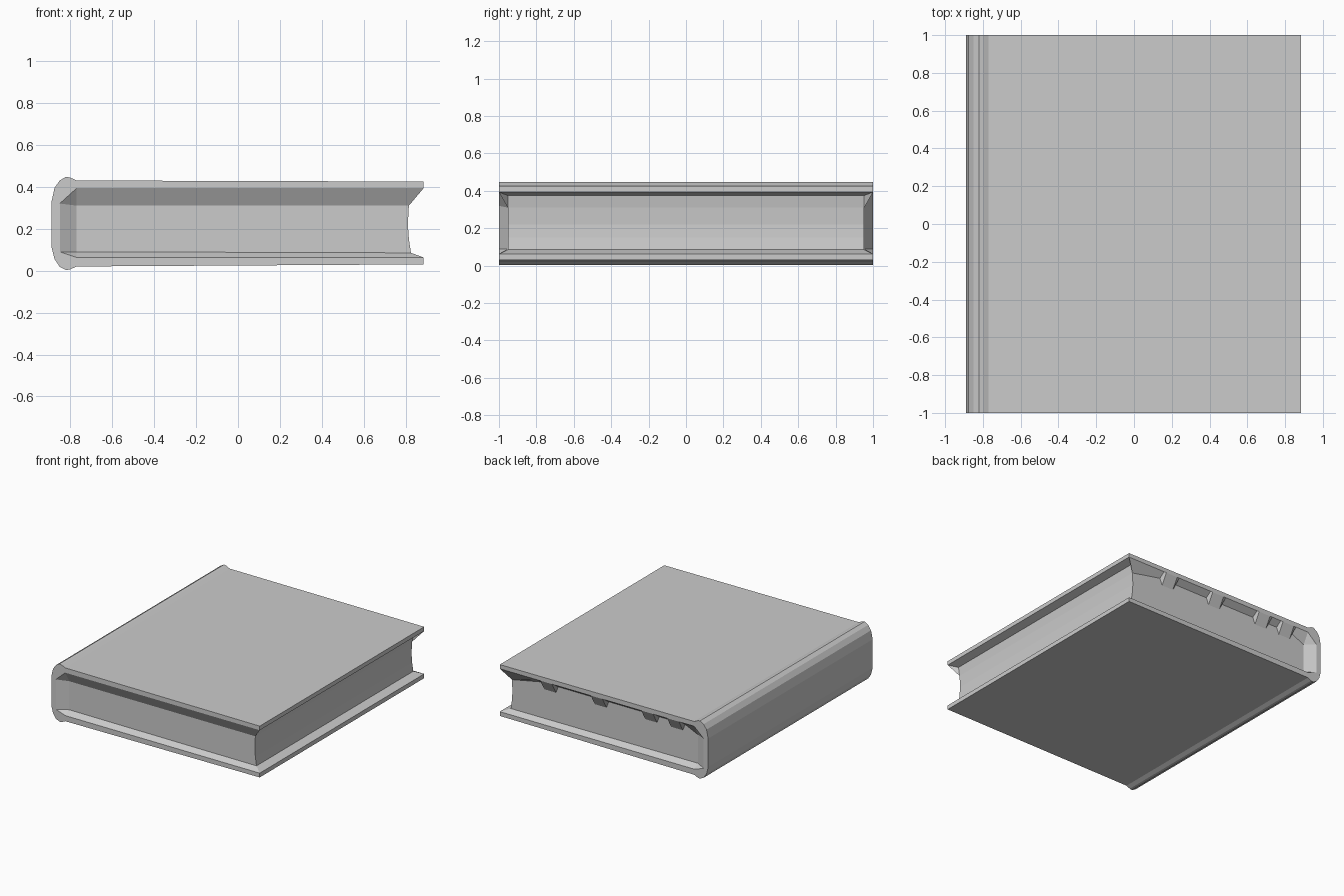
import bpy
import bmesh

if "Cube" in bpy.data.objects:
    bpy.data.objects.remove(bpy.data.objects["Cube"])

# Cross-section (x, z) of the cover: outside from top board round the spine to bottom board
OUTER = [(0.885, 0.425), (-0.77, 0.43), (-0.80, 0.444), (-0.82, 0.448), (-0.85, 0.43),
         (-0.875, 0.395), (-0.889, 0.33), (-0.889, 0.11), (-0.875, 0.055), (-0.85, 0.018),
         (-0.82, 0.003), (-0.80, 0.006), (-0.77, 0.02), (0.885, 0.03)]
# Inside lip, from bottom board back round to top board
LIP = [(0.885, 0.063), (-0.77, 0.063), (-0.85, 0.09), (-0.85, 0.32), (-0.77, 0.393), (0.885, 0.393)]
# Concave fore-edge of the pages, bottom to top
FORE = [(0.825, 0.085), (0.815, 0.15), (0.81, 0.22), (0.815, 0.31), (0.825, 0.375)]
COVER, PAGES = 0, 1
INSET = 0.953

bm = bmesh.new()


def face(points, part):
    f = bm.faces.new([bm.verts.new(p) for p in points])
    f.material_index = part


def strip(profile, y, part):
    for (xa, za), (xb, zb) in zip(profile, profile[1:]):
        face([(xa, -y, za), (xb, -y, zb), (xb, y, zb), (xa, y, za)], part)


def page_end(side, top):
    """Recessed end of the page block; top is the inner edge from spine to fore-edge."""
    o = lambda p: (p[0], side, p[1])
    i = lambda p: (p[0], side * INSET, p[1])
    low = (-0.77, 0.09)
    top = [(-0.77, 0.31)] + top + [FORE[3]]
    face([i(p) for p in [low] + FORE[:3] + top[::-1]], PAGES)
    # sloping endpapers under the top board
    for a, b in zip(top, top[1:]):
        xa = a[0]
        xb = 0.885 if b == FORE[3] else b[0]
        face([o((xa, 0.393)), o((xb, 0.393)), i(b), i(a)], PAGES)
    face([o(LIP[5]), i(FORE[3]), i(FORE[4])], PAGES)
    # sloping bottom and spine sides
    face([o(LIP[0]), o(LIP[1]), i(low), i(FORE[0])], PAGES)
    face([o(LIP[1]), o(LIP[2]), i(low)], PAGES)
    face([o(LIP[2]), o(LIP[3]), i(top[0]), i(low)], PAGES)
    face([o(LIP[3]), o(LIP[4]), i(top[0])], PAGES)


# Cover: outer shell, board edges and end caps
strip(OUTER, 1, COVER)
strip([OUTER[-1], LIP[0]], 1, COVER)
strip([LIP[-1], OUTER[0]], 1, COVER)
for s in (-1, 1):
    face([(x, s, z) for x, z in OUTER + LIP], COVER)

# Pages: plain front end, back end with small hanging tabs
page_end(-1, [])
tabs = []
for x in (-0.58, -0.36, 0.07, 0.50):
    tabs += [(x - 0.08, 0.36), (x - 0.06, 0.31), (x + 0.04, 0.31), (x + 0.06, 0.36)]
page_end(1, tabs)
strip(FORE, INSET, PAGES)
for lip, edge in ((LIP[0], FORE[0]), (LIP[5], FORE[4])):
    face([(lip[0], -1, lip[1]), (lip[0], 1, lip[1]),
          (edge[0], INSET, edge[1]), (edge[0], -INSET, edge[1])], PAGES)

bmesh.ops.remove_doubles(bm, verts=bm.verts, dist=0.0005)
bmesh.ops.recalc_face_normals(bm, faces=bm.faces)

# Split the closed book into its two named parts
for part, name in ((COVER, "book_cover"), (PAGES, "page_block")):
    piece = bm.copy()
    bmesh.ops.delete(piece, geom=[f for f in piece.faces if f.material_index != part], context='FACES')
    for f in piece.faces:
        f.material_index = 0
    mesh = bpy.data.meshes.new(name)
    piece.to_mesh(mesh)
    piece.free()
    bpy.context.collection.objects.link(bpy.data.objects.new(name, mesh))
bm.free()
